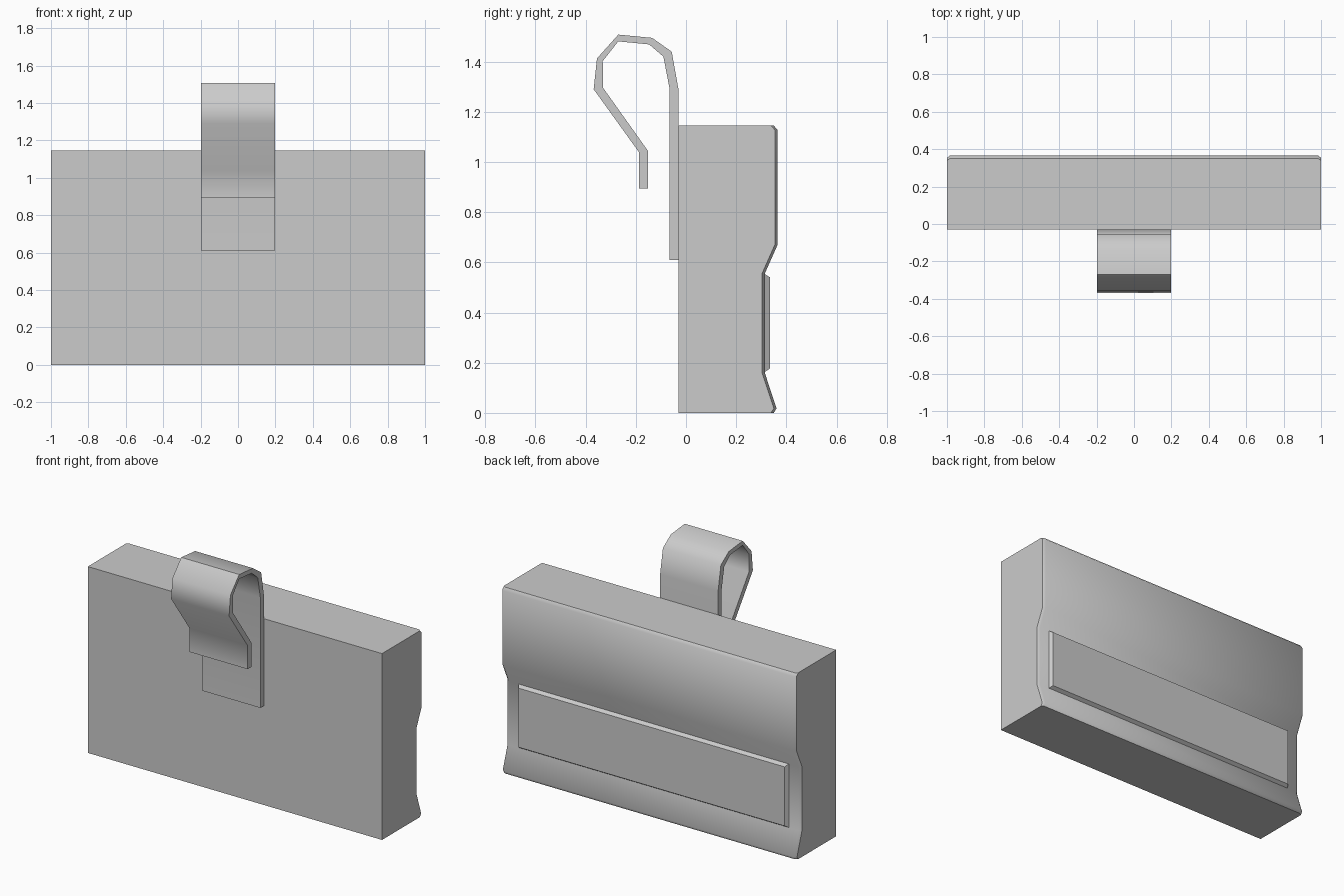
import bpy, bmesh, math

if "Cube" in bpy.data.objects:
    bpy.data.objects.remove(bpy.data.objects["Cube"])


def loft(name, sections, smooth_angle=None):
    """Join matching closed sections of 3D points into a capped solid."""
    bm = bmesh.new()
    rings = [[bm.verts.new(p) for p in s] for s in sections]
    n = len(rings[0])
    for a, b in zip(rings, rings[1:]):
        for i in range(n):
            j = (i + 1) % n
            bm.faces.new((a[i], a[j], b[j], b[i]))
    bm.faces.new(rings[0][::-1])
    bm.faces.new(rings[-1])
    bmesh.ops.recalc_face_normals(bm, faces=bm.faces)
    mesh = bpy.data.meshes.new(name)
    bm.to_mesh(mesh)
    bm.free()
    obj = bpy.data.objects.new(name, mesh)
    bpy.context.collection.objects.link(obj)
    if smooth_angle:
        bpy.ops.object.select_all(action='DESELECT')
        obj.select_set(True)
        bpy.context.view_layer.objects.active = obj
        bpy.ops.object.shade_smooth_by_angle(angle=math.radians(smooth_angle))
    return obj


# Body: side profile with a back channel, chamfered at both ends
front = [(-0.03, 1.145), (-0.03, 0)]
back = [(0.35, 0), (0.361, 0.018), (0.314, 0.16), (0.314, 0.555),
        (0.365, 0.67), (0.365, 1.128), (0.35, 1.145)]


def body_section(x, pull):
    return [(x, y, z) for y, z in front] + [(x, y - pull, z) for y, z in back]


loft("body", [body_section(-1, 0.011), body_section(-0.985, 0),
              body_section(0.985, 0), body_section(1, 0.011)], 45)

# Raised back panel with sloped sides


def panel_section(y, inset):
    x, lo, hi = 0.92 - inset, 0.162 + inset, 0.555 - inset
    return [(-x, y, lo), (x, y, lo), (x, y, hi), (-x, y, hi)]


loft("back_panel", [panel_section(0.30, 0), panel_section(0.312, 0),
                    panel_section(0.335, 0.015)])

# Bent spring clip: outer path down to the tip, then back along the inside
clip = [(-0.03, 0.61), (-0.03, 1.29), (-0.057, 1.44), (-0.135, 1.495),
        (-0.27, 1.508), (-0.355, 1.413), (-0.368, 1.29), (-0.188, 1.04),
        (-0.188, 0.895), (-0.152, 0.895), (-0.152, 1.045), (-0.33, 1.295),
        (-0.332, 1.402), (-0.27, 1.481), (-0.147, 1.469), (-0.09, 1.42),
        (-0.065, 1.29), (-0.065, 0.61)]
loft("clip", [[(x, y, z) for y, z in clip] for x in (-0.197, 0.197)], 50)
